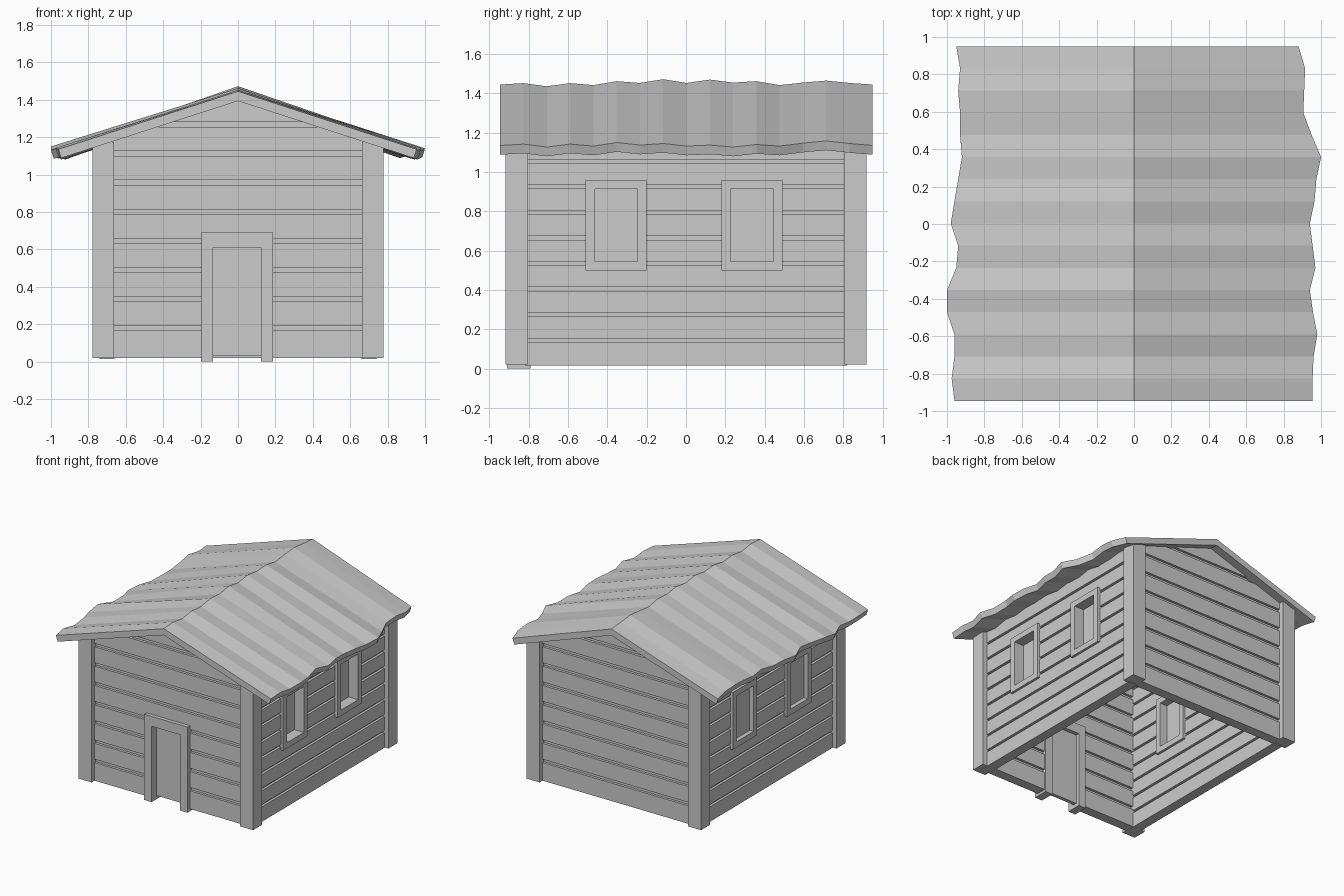
import bpy, bmesh
from mathutils import Vector

if "Cube" in bpy.data.objects:
    bpy.data.objects.remove(bpy.data.objects["Cube"])


def link(name, bm):
    bmesh.ops.recalc_face_normals(bm, faces=bm.faces[:])
    me = bpy.data.meshes.new(name)
    bm.to_mesh(me)
    bm.free()
    ob = bpy.data.objects.new(name, me)
    bpy.context.collection.objects.link(ob)
    return ob


def add_box(bm, lo, hi):
    vs = bmesh.ops.create_cube(bm, size=1)["verts"]
    for v in vs:
        for i in range(3):
            v.co[i] = lo[i] if v.co[i] < 0 else hi[i]


def boxes(name, items):
    bm = bmesh.new()
    for lo, hi in items:
        # sort each axis so mirrored coordinates can be passed directly
        add_box(bm, [min(a, b) for a, b in zip(lo, hi)], [max(a, b) for a, b in zip(lo, hi)])
    return link(name, bm)


def board_wall(axis, c, half_len, z0, z_top, first, pitch, gap):
    """Wall of horizontal boards: a grooved section swept along its length."""
    hw, groove = 0.04, 0.02
    side = [(hw, z0)]
    z = first
    while z + gap < z_top:
        side += [(hw, z), (hw - groove, z), (hw - groove, z + gap), (hw, z + gap)]
        z += pitch
    side.append((hw, z_top))
    outline = side + [(-t, z) for t, z in reversed(side)]
    bm = bmesh.new()
    pos = lambda t, l, z: (c + t, l, z) if axis == 'x' else (l, c + t, z)
    f = bm.faces.new([bm.verts.new(pos(t, -half_len, z)) for t, z in outline])
    ext = bmesh.ops.extrude_face_region(bm, geom=[f])["geom"]
    d = (0, 2 * half_len, 0) if axis == 'x' else (2 * half_len, 0, 0)
    bmesh.ops.translate(bm, vec=d, verts=[v for v in ext if isinstance(v, bmesh.types.BMVert)])
    return bm


def cut(ob, cutter):
    m = ob.modifiers.new("opening", 'BOOLEAN')
    m.operation, m.solver, m.object = 'DIFFERENCE', 'EXACT', cutter
    cutter.hide_render = True
    bpy.context.view_layer.update()
    me = bpy.data.meshes.new_from_object(ob.evaluated_get(bpy.context.evaluated_depsgraph_get()))
    ob.modifiers.clear()
    ob.data = me
    bpy.data.objects.remove(cutter)


SLOPE, APEX = 0.316, 1.415

# Gable walls, trimmed to the roof pitch
for name, y in (("front_wall", -0.84), ("back_wall", 0.84)):
    bm = board_wall('y', y, 0.68, 0.02, 1.5, 0.165, 0.1555, 0.027)
    for s in (1, -1):
        r = bmesh.ops.bisect_plane(bm, geom=bm.verts[:] + bm.edges[:] + bm.faces[:],
                                   plane_co=(0, 0, APEX), plane_no=Vector((s * SLOPE, 0, 1)),
                                   clear_outer=True)
        edges = [e for e in r["geom_cut"] if isinstance(e, bmesh.types.BMEdge)]
        bmesh.ops.holes_fill(bm, edges=edges, sides=0)
    wall = link(name, bm)
    if y < 0:
        cut(wall, boxes("door_cutter", [((-0.15, -1, -0.1), (0.15, -0.7, 0.64))]))

# Side walls with window openings, frames and panes
WINDOWS = ((-0.51, -0.20), (0.18, 0.49))
for side, s in (("right", 1), ("left", -1)):
    wall = link(side + "_wall", board_wall('x', s * 0.70, 0.82, 0.015, 1.18, 0.135, 0.13, 0.019))
    cut(wall, boxes("window_cutter", [((s * 0.5, a + 0.03, 0.53), (s * 0.9, b - 0.03, 0.93))
                                      for a, b in WINDOWS]))
    for i, (a, b) in enumerate(WINDOWS):
        xi, xo, w = s * 0.64, s * 0.76, 0.046
        tag = side + ("_front" if i == 0 else "_back")
        boxes(tag + "_window_frame", [
            ((xi, a, 0.50), (xo, a + w, 0.96)),
            ((xi, b - w, 0.50), (xo, b, 0.96)),
            ((xi, a + w, 0.50), (xo, b - w, 0.546)),
            ((xi, a + w, 0.914), (xo, b - w, 0.96))])
        px = 0.665 if s > 0 else 0.715
        boxes(tag + "_window_pane", [((s * (px - 0.01), a + 0.03, 0.53), (s * (px + 0.01), b - 0.03, 0.93))])

# Corner posts
for sx, nx in ((1, "right"), (-1, "left")):
    for sy, ny in ((1, "back"), (-1, "front")):
        boxes(f"{ny}_{nx}_post", [((sx * 0.662, sy * 0.805, 0.02), (sx * 0.777, sy * 0.918, 1.175))])

# Door frame and door
boxes("door_frame", [((-0.198, -0.91, 0), (-0.133, -0.79, 0.69)),
                     ((0.122, -0.91, 0), (0.187, -0.79, 0.69)),
                     ((-0.133, -0.91, 0.61), (0.122, -0.79, 0.69))])
boxes("door", [((-0.145, -0.85, 0.03), (0.135, -0.82, 0.63))])

# Roof: two wavy slabs sharing an uneven ridge, with ragged eaves (front to back)
RIDGE = [1.445, 1.452, 1.436, 1.452, 1.442, 1.462, 1.453, 1.472, 1.453,
         1.470, 1.455, 1.462, 1.442, 1.455, 1.465, 1.453, 1.445]
EAVE_Z = [1.135, 1.142, 1.127, 1.142, 1.132, 1.15, 1.137, 1.145, 1.132,
          1.137, 1.127, 1.14, 1.132, 1.147, 1.158, 1.145, 1.135]
EAVE_X = {"right": [.955, .955, .96, .98, .957, .94, .97, .955, .94,
                    .965, .975, 1.0, .95, .905, .91, .915, .88],
          "left": [.96, .975, .96, .96, 1.0, 1.0, .95, .94, .98,
                   .96, .94, .92, .93, .93, .94, .93, .95]}
for side, s in (("right", 1), ("left", -1)):
    bm = bmesh.new()
    rings = []
    for i in range(17):
        y = -0.945 + i * 1.895 / 16
        x, ze, zr, t = s * EAVE_X[side][i], EAVE_Z[i], RIDGE[i], 0.052
        rings.append([bm.verts.new(p) for p in (
            (0, y, zr), (x, y, ze), (x - s * 0.015, y, ze - t + 0.005), (0, y, zr - t))])
    for a, b in zip(rings, rings[1:]):
        for j in range(4):
            k = (j + 1) % 4
            bm.faces.new((a[j], a[k], b[k], b[j]))
    bm.faces.new(rings[0])
    bm.faces.new(rings[-1])
    link(side + "_roof", bm)
